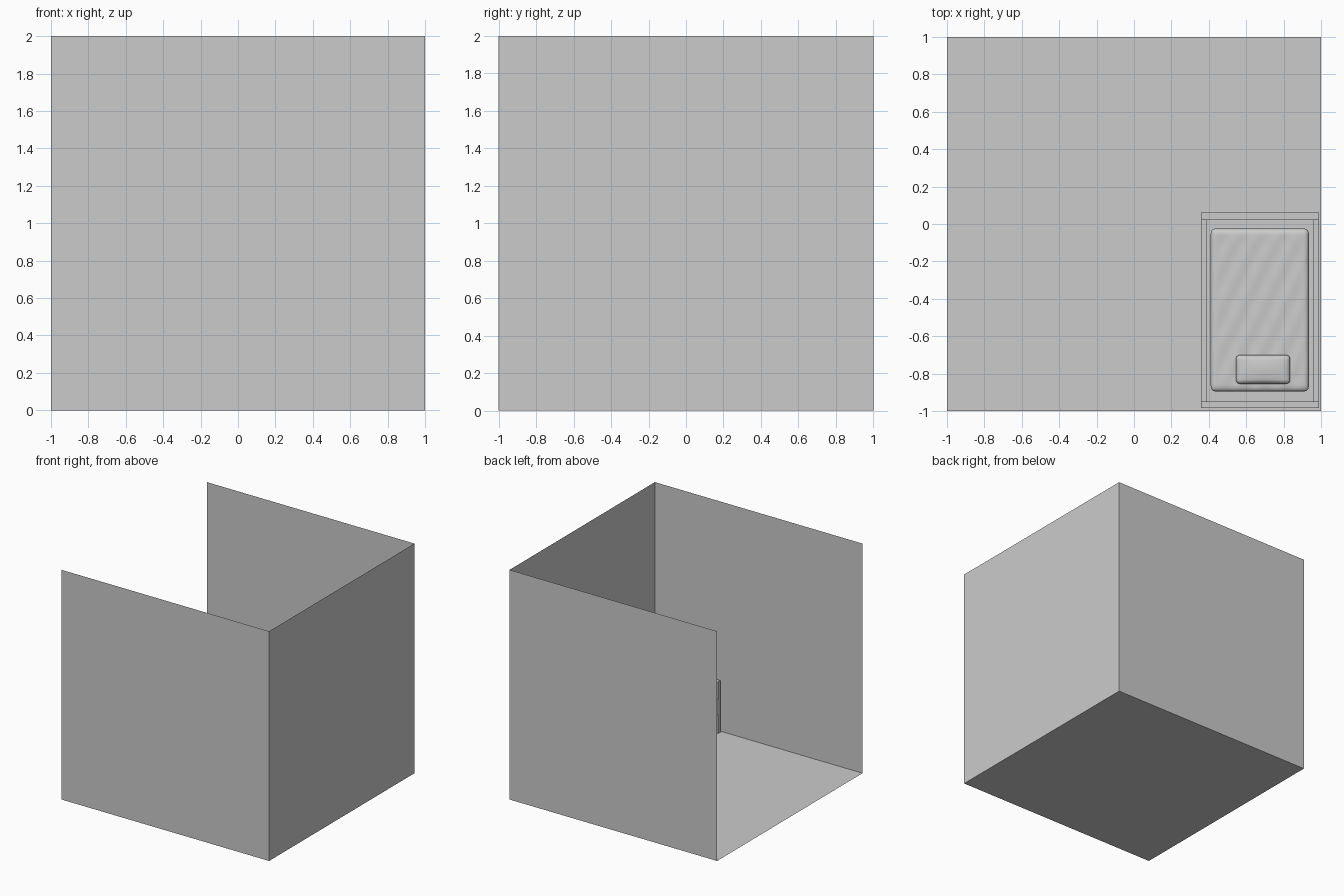
import bpy, bmesh, math
from mathutils import Vector

if "Cube" in bpy.data.objects:
    bpy.data.objects.remove(bpy.data.objects["Cube"])


def finish(name, bm):
    me = bpy.data.meshes.new(name)
    bm.normal_update()
    bm.to_mesh(me)
    bm.free()
    ob = bpy.data.objects.new(name, me)
    bpy.context.collection.objects.link(ob)
    return ob


def box(name, lo, hi):
    lo, hi = Vector(lo), Vector(hi)
    bm = bmesh.new()
    bmesh.ops.create_cube(bm, size=1)
    for v in bm.verts:
        v.co = Vector([(lo[i] + hi[i]) / 2 + v.co[i] * (hi[i] - lo[i]) for i in range(3)])
    return finish(name, bm)


def soft_box(name, lo, hi, r, cuts, bump=0.0, crown=0.0):
    """Rounded box with optional quilted or crowned top."""
    lo, hi = Vector(lo), Vector(hi)
    mid, half = (lo + hi) / 2, (hi - lo) / 2
    bm = bmesh.new()
    bmesh.ops.create_cube(bm, size=2)
    bmesh.ops.subdivide_edges(bm, edges=bm.edges[:], cuts=cuts, use_grid_fill=True)
    for v in bm.verts:
        u = v.co.copy()
        p = Vector([u[i] * half[i] for i in range(3)])
        q = Vector([max(-(half[i] - r), min(half[i] - r, p[i])) for i in range(3)])
        p = q + (p - q).normalized() * r
        if u.z > 0.99:
            fade = min(1, 4 * (1 - abs(u.x))) * min(1, 6 * (1 - abs(u.y)))
            p.z += bump * fade * math.sin(p.x * 2 * math.pi / 0.11) * math.sin(p.y * 2 * math.pi / 0.22)
            p.z += crown * (1 - u.x ** 2) * (1 - u.y ** 2)
        v.co = p + mid
    for f in bm.faces:
        f.smooth = True
    return finish(name, bm)


# Room shell: floor, front, right and back walls; top and left side open
bm = bmesh.new()
bmesh.ops.create_cube(bm, size=2)
for v in bm.verts:
    v.co.z += 1
bm.normal_update()
bmesh.ops.delete(bm, geom=[f for f in bm.faces if f.normal.z > 0.5 or f.normal.x < -0.5],
                 context='FACES_ONLY')
finish("room_shell", bm)

# Bed frame
X0, X1 = 0.358, 0.988
box("headboard", (X0, -0.985, 0), (X1, -0.95, 0.45))
box("footboard", (X0, 0.022, 0), (X1, 0.062, 0.31))
for side, a in (("left", X0), ("right", X1 - 0.03)):
    box(side + "_rail", (a, -0.95, 0.17), (a + 0.03, 0.022, 0.30))
box("bed_base", (X0 + 0.03, -0.95, 0.18), (X1 - 0.03, 0.022, 0.21))

# Bedding
soft_box("mattress", (0.41, -0.895, 0.21), (0.935, -0.025, 0.335), 0.025, 47, bump=0.003)
soft_box("pillow", (0.545, -0.855, 0.325), (0.835, -0.70, 0.375), 0.022, 19, crown=0.012)
